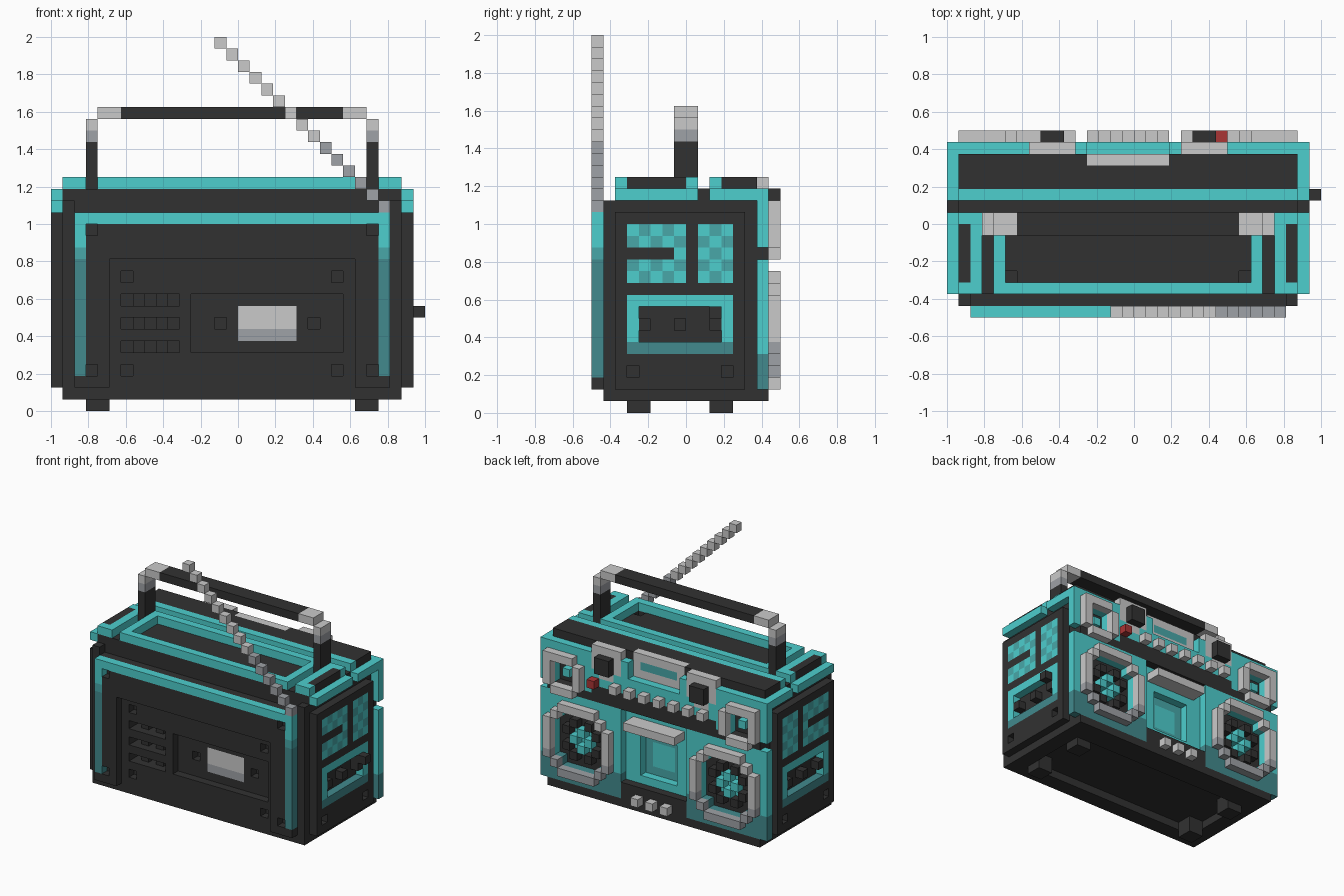
import bpy, bmesh

if "Cube" in bpy.data.objects:
    bpy.data.objects.remove(bpy.data.objects["Cube"])

COLOURS = {
    "charcoal": (0.031, 0.031, 0.031), "teal": (0.075, 0.620, 0.615),
    "mid_teal": (0.065, 0.390, 0.395), "deep_teal": (0.054, 0.255, 0.270),
    "light_grey": (0.590, 0.590, 0.590), "mid_grey": (0.345, 0.360, 0.385),
    "red": (0.400, 0.035, 0.035),
}
MATS = {}
for name, rgb in COLOURS.items():
    mat = bpy.data.materials.new(name)
    mat.use_nodes = True
    mat.diffuse_color = (*rgb, 1)
    mat.node_tree.nodes["Principled BSDF"].inputs["Base Color"].default_value = (*rgb, 1)
    MATS[name] = mat

UNIT = 1 / 16      # size of one block
WIDTH = 31         # blocks across the case, used for mirroring
blocks = {}        # (i, j, k) -> (part, colour)


def cells(boxes):
    for x0, x1, y0, y1, z0, z1 in boxes:
        for i in range(x0, x1):
            for j in range(y0, y1):
                for k in range(z0, z1):
                    yield i, j, k


def paint(part, colour, *boxes, fade=0, low=None):
    """Fill boxes with blocks; those below height fade take the low colour."""
    for c in cells(boxes):
        blocks[c] = (part, low if c[2] < fade else colour)


def carve(*boxes):
    for c in cells(boxes):
        blocks.pop(c, None)


def both(*boxes):
    """The boxes and their mirror images across the case."""
    return list(boxes) + [(WIDTH - b[1], WIDTH - b[0], *b[2:]) for b in boxes]


# Case with a hollowed underside and a groove under the lid, feet and side panels
paint("case", "charcoal", (1, 30, 1, 15, 1, 18), (1, 30, 2, 15, 18, 19))
carve((3, 28, 3, 12, 1, 2), (2, 29, 1, 2, 17, 18))
paint("feet", "charcoal", *both((3, 5, 3, 5, 0, 2), (3, 5, 10, 12, 0, 2)))
paint("side_panels", "charcoal", *both((0, 1, 2, 13, 2, 17)))

# Chequered side windows, the front one notched
for j in [*range(3, 8), *range(9, 12)]:
    for k in range(11, 16):
        paint("side_windows", "mid_teal" if (j + k) % 2 else "teal",
              *both((0, 1, j, j + 1, k, k + 1)))
paint("side_panels", "charcoal", *both((0, 1, 3, 7, 13, 14)))

# Side socket bays with jacks
paint("socket_frames", "teal", *both((0, 1, 3, 12, 5, 10)), fade=6, low="deep_teal")
carve(*both((0, 1, 4, 11, 6, 9)))
for j in (4, 7, 10):
    paint("jacks", "charcoal", *both((0, 1, j, j + 1, 7, 8)))
paint("jacks", "charcoal", (30, 32, 10, 11, 8, 9))
carve(*both((0, 1, 3, 4, 3, 4), (0, 1, 11, 12, 3, 4)))

# Front plate with trim
paint("front_plate", "charcoal", (2, 29, 0, 1, 2, 17))
paint("front_trim", "teal", *both((2, 3, 0, 1, 13, 17)), fade=14, low="mid_teal")
paint("front_trim", "deep_teal", *both((2, 3, 0, 1, 3, 13)))
paint("front_trim", "teal", (2, 29, 0, 1, 16, 17))
carve((5, 26, 0, 1, 2, 13))
carve(*both((3, 4, 0, 1, 3, 4), (3, 4, 0, 1, 15, 16)))
carve(*both((6, 7, 1, 2, 3, 4), (6, 7, 1, 2, 11, 12)))

# Vents with stepped teeth, then the battery door with its flush label and clip holes
for k in (5, 7, 9):
    carve((6, 11, 1, 2, k, k + 1))
    for i in (6, 8, 10):
        carve((i, i + 1, 2, 3, k, k + 1))
carve((12, 25, 1, 2, 5, 10))
paint("door_label", "light_grey", (16, 21, 2, 3, 6, 9), fade=7, low="mid_grey")
carve((14, 15, 2, 3, 7, 8), (22, 23, 2, 3, 7, 8))

# Back panels
paint("speaker_panels", "teal", *both((20, 31, 14, 15, 2, 13)), fade=5, low="deep_teal")
paint("control_panel", "teal", (0, 31, 14, 15, 15, 19), *both((24, 31, 14, 15, 14, 15)))

# Speakers: octagonal grey ring around a recessed grille of teal and dark studs
for i in range(21, 30):
    for k in range(3, 12):
        near, far = sorted((abs(i - 25), abs(k - 7)))
        plate = both((i, i + 1, 14, 15, k, k + 1))
        if (far == 4 and near <= 2) or near == 3 == far:
            paint("speaker_rings", "light_grey", *both((i, i + 1, 15, 16, k, k + 1)),
                  fade=6, low="mid_grey")
        elif far <= 3:
            carve(*plate)
            if (i + k) % 2 and far <= 2:
                paint("speaker_studs", "teal" if near + far < 2 else "charcoal", *plate)
            elif far <= 1:
                paint("speaker_cones", "teal", *both((i, i + 1, 13, 14, k, k + 1)))

# Small tweeters in the upper corners
carve(*both((26, 29, 14, 15, 14, 17)))
paint("tweeter_cores", "teal", *both((27, 28, 14, 15, 15, 16)))
paint("tweeter_rings", "light_grey", *both(
    (26, 29, 15, 16, 13, 14), (26, 30, 15, 16, 17, 18),
    (25, 26, 15, 16, 14, 17), (29, 30, 15, 16, 14, 17)))

# Recessed cassette deck under its lid
carve((11, 20, 14, 15, 4, 13))
paint("cassette_frame", "teal", (11, 20, 13, 14, 4, 13))
carve((13, 18, 13, 14, 5, 10))
paint("cassette_window", "mid_teal", (13, 18, 12, 13, 5, 10))
paint("cassette_window", "teal", (14, 17, 12, 13, 6, 9))
paint("cassette_lid", "light_grey", (12, 19, 14, 16, 11, 12))
for i in (13, 15, 17):
    paint("deck_buttons", "light_grey", (i, i + 1, 15, 16, 2, 3))

# Key row with the record button
for i in range(8, 21, 2):
    paint("key_row", "light_grey", (i, i + 1, 15, 16, 15, 16))
paint("record_button", "red", (23, 24, 15, 16, 15, 16))

# Top tiers: end caps, centre tray and back ridge
paint("end_caps", "teal", *both((0, 1, 2, 9, 18, 19), (1, 3, 2, 9, 19, 20)))
paint("end_cap_bars", "charcoal", *both((1, 2, 3, 8, 19, 20)))
paint("tray_rim", "teal", (4, 27, 2, 9, 19, 20))
carve((5, 26, 3, 8, 19, 20))
carve(*both((5, 6, 3, 4, 18, 19)))
paint("back_trim", "teal", *both((0, 1, 10, 15, 18, 19)),
      (0, 31, 14, 15, 18, 19), (1, 30, 10, 11, 19, 20))
paint("back_ridge", "charcoal", (1, 30, 11, 14, 19, 20))

# Display set back into the ridge
carve((12, 19, 14, 15, 17, 19))
paint("display_frame", "light_grey", (12, 19, 13, 14, 17, 20))
paint("display_screen", "mid_teal", (13, 18, 13, 14, 18, 19))

# Tuning dials
paint("dial_plates", "light_grey", *both((20, 24, 14, 15, 17, 20), (21, 23, 14, 15, 16, 17)))
paint("dial_knobs", "charcoal", *both((21, 23, 15, 16, 17, 19)))

# Carrying handle
paint("handle", "charcoal", *both((3, 4, 7, 9, 19, 23)), (6, 25, 7, 9, 25, 26))
paint("handle_corners", "light_grey", *both((3, 4, 7, 9, 23, 25), (4, 6, 7, 9, 25, 26)),
      fade=24, low="mid_grey")

# Stepped aerial
for n in range(15):
    paint("aerial", "mid_grey" if n < 6 else "light_grey",
          (28 - n, 29 - n, 0, 1, 17 + n, 18 + n))


def exposed_faces(c):
    """Corner loops, wound outward, of each face with no neighbouring block."""
    for axis in range(3):
        u, v = (axis + 1) % 3, (axis + 2) % 3
        for side in (0, 1):
            n = list(c)
            n[axis] += 2 * side - 1
            if tuple(n) in blocks:
                continue
            loop = []
            for du, dv in ((0, 0), (1, 0), (1, 1), (0, 1)):
                p = list(c)
                p[axis] += side
                p[u] += du
                p[v] += dv
                loop.append(tuple(p))
            yield loop if side else loop[::-1]


# One mesh object per part, showing only its outer faces
for part in sorted({p for p, _ in blocks.values()}):
    own = {c: col for c, (p, col) in blocks.items() if p == part}
    palette = sorted(set(own.values()))
    bm = bmesh.new()
    verts = {}
    for c, col in own.items():
        for loop in exposed_faces(c):
            for p in loop:
                if p not in verts:
                    verts[p] = bm.verts.new((p[0] * UNIT - 1, p[1] * UNIT - 0.5, p[2] * UNIT))
            bm.faces.new([verts[p] for p in loop]).material_index = palette.index(col)
    mesh = bpy.data.meshes.new(part)
    bm.to_mesh(mesh)
    bm.free()
    for col in palette:
        mesh.materials.append(MATS[col])
    bpy.context.collection.objects.link(bpy.data.objects.new(part, mesh))
